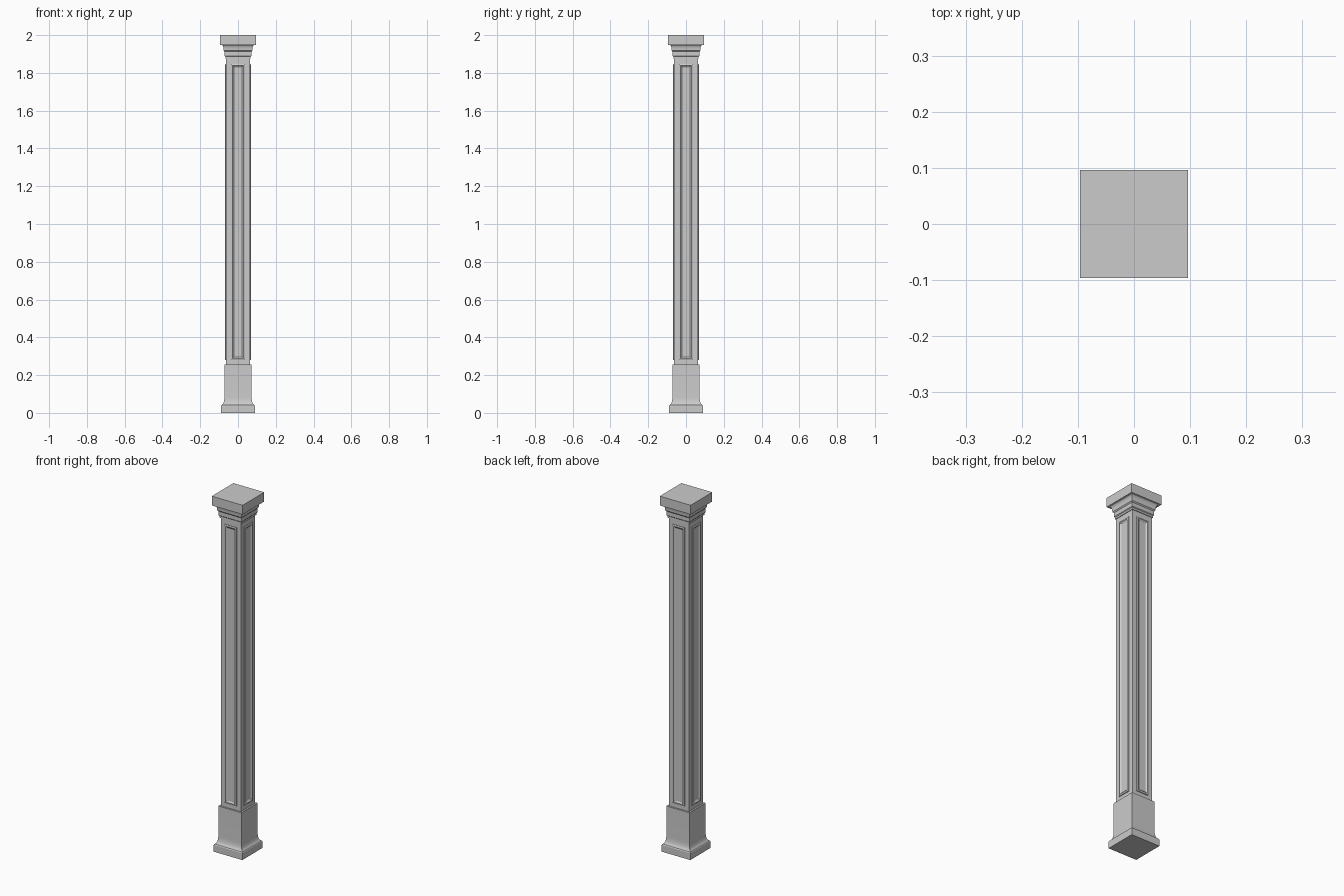
import bpy, bmesh, math
from mathutils import Matrix, Vector

if "Cube" in bpy.data.objects:
    bpy.data.objects.remove(bpy.data.objects["Cube"])

stone = bpy.data.materials.new("grey stone")
stone.use_nodes = True
GREY = (0.6, 0.6, 0.6, 1)
stone.diffuse_color = GREY
stone.node_tree.nodes["Principled BSDF"].inputs["Base Color"].default_value = GREY


def finish(name, bm):
    bmesh.ops.recalc_face_normals(bm, faces=bm.faces[:])
    mesh = bpy.data.meshes.new(name)
    bm.to_mesh(mesh)
    bm.free()
    mesh.materials.append(stone)
    obj = bpy.data.objects.new(name, mesh)
    bpy.context.collection.objects.link(obj)
    bpy.ops.object.select_all(action="DESELECT")
    obj.select_set(True)
    bpy.context.view_layer.objects.active = obj
    bpy.ops.object.shade_smooth_by_angle(angle=math.radians(25))
    return obj


def bridge(bm, a, b):
    for i in range(4):
        j = (i + 1) % 4
        bm.faces.new((a[i], a[j], b[j], b[i]))


def square_sweep(name, profile):
    """Carry a (half width, height) profile round a square, capped at both ends."""
    bm = bmesh.new()
    rings = [[bm.verts.new((x * w, y * w, z))
              for x, y in ((-1, -1), (1, -1), (1, 1), (-1, 1))] for w, z in profile]
    for a, b in zip(rings, rings[1:]):
        bridge(bm, a, b)
    bm.faces.new(rings[0])
    bm.faces.new(rings[-1])
    return finish(name, bm)


def cove(w0, z0, w1, z1, steps=6):
    """Concave quarter curve, from a flat start to an upright end."""
    return [(w0 + (w1 - w0) * math.sin(t), z0 + (z1 - z0) * (1 - math.cos(t)))
            for t in (math.pi / 2 * i / steps for i in range(steps + 1))]


# Plinth with a flared foot
square_sweep("plinth", [(0.089, 0), (0.089, 0.038)]
             + cove(0.086, 0.043, 0.072, 0.085) + [(0.072, 0.255)])

# Shaft
SHAFT = 0.063
square_sweep("shaft", [(SHAFT, 0.25), (SHAFT, 1.88)])

# Capital: stepped bands, cove and square slab
square_sweep("capital", [(0.067, 1.876), (0.067, 1.886), (0.071, 1.89), (0.071, 1.912),
                         (0.075, 1.917)]
             + cove(0.086, 1.948, 0.076, 1.918)[::-1])
square_sweep("top_slab", [(0.096, 1.948), (0.096, 2.0)])

# Raised panel moulding on each face: (inset from outer edge, projection)
LOW, HIGH, HALF = 0.28, 1.846, 0.037
section = [(0, -0.001), (0, 0.004), (0.003, 0.006), (0.008, 0.006), (0.011, 0.003), (0.018, -0.001)]
for k, side in enumerate(("front", "left", "back", "right")):
    bm = bmesh.new()
    rings = []
    for inset, out in section:
        w, lo, hi = HALF - inset, LOW + inset, HIGH - inset
        rings.append([bm.verts.new(Vector((x, -SHAFT - out, z)))
                      for x, z in ((-w, lo), (w, lo), (w, hi), (-w, hi))])
    for a, b in zip(rings, rings[1:] + rings[:1]):
        bridge(bm, a, b)
    bm.transform(Matrix.Rotation(math.pi / 2 * k, 4, "Z"))
    finish(side + "_panel_moulding", bm)
